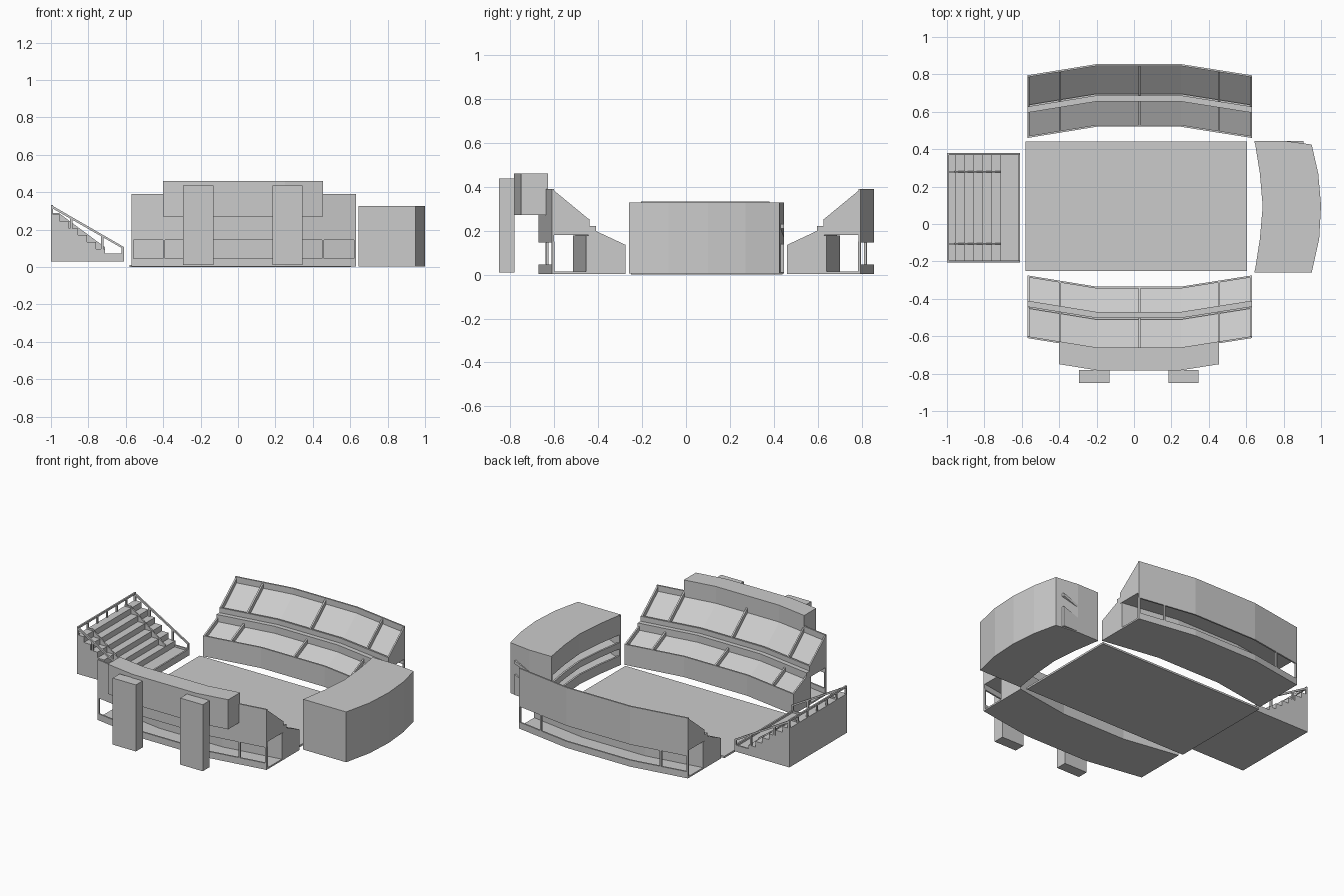
import bpy, bmesh

if "Cube" in bpy.data.objects:
    bpy.data.objects.remove(bpy.data.objects["Cube"])

CY = 0.0925                      # pitch centre line in y
XL, XR = -0.57, 0.63             # ends of the long stands


def sweep(name, stations, prof):
    """Loft a closed profile of (depth, z) along stations of (x, y, dirx, diry)."""
    bm = bmesh.new()
    rings = [[bm.verts.new((x + dx * d, y + dy * d, z)) for d, z in prof]
             for x, y, dx, dy in stations]
    n = len(prof)
    for a, b in zip(rings, rings[1:]):
        for i in range(n):
            j = (i + 1) % n
            bm.faces.new((a[i], a[j], b[j], b[i]))
    bm.faces.new(rings[0])
    bm.faces.new(rings[-1])
    bmesh.ops.recalc_face_normals(bm, faces=bm.faces[:])
    me = bpy.data.meshes.new(name)
    bm.to_mesh(me)
    bm.free()
    ob = bpy.data.objects.new(name, me)
    bpy.context.collection.objects.link(ob)
    return ob


def rect(d0, d1, z0, z1):
    return [(d0, z0), (d0, z1), (d1, z1), (d1, z0)]


def prism(name, plan, z0, z1):
    bm = bmesh.new()
    f = bm.faces.new([bm.verts.new((x, y, z0)) for x, y in plan])
    r = bmesh.ops.extrude_face_region(bm, geom=[f])
    for v in r["geom"]:
        if isinstance(v, bmesh.types.BMVert):
            v.co.z = z1
    bmesh.ops.recalc_face_normals(bm, faces=bm.faces[:])
    me = bpy.data.meshes.new(name)
    bm.to_mesh(me)
    bm.free()
    ob = bpy.data.objects.new(name, me)
    bpy.context.collection.objects.link(ob)


def box(name, x0, x1, y0, y1, z0, z1):
    prism(name, [(x0, y0), (x1, y0), (x1, y1), (x0, y1)], z0, z1)


# Pitch
box("pitch", -0.58, 0.605, -0.25, 0.44, 0.0, 0.012)


# Long stands: bent plan, mirrored front and back
def bend(x):
    if x < -0.2:
        return 0.06 * (x - XL) / (-0.2 - XL)
    if x > 0.25:
        return 0.06 * (XR - x) / (XR - 0.25)
    return 0.06


def path(s, x0, x1):
    xs = [x0] + [k for k in (-0.2, 0.25) if x0 < k < x1] + [x1]
    return [(x, CY + s * (0.3675 + bend(x)), 0, s) for x in xs]


STAND = {
    "floor": rect(0, 0.335, 0.003, 0.013),
    "lower_seating": [(0, 0.01), (0, 0.105), (0.15, 0.178), (0.18, 0.178), (0.18, 0.01)],
    "lower_front_wall": rect(0, 0.01, 0.01, 0.135),
    "walkway_ledge": rect(0.135, 0.168, 0.175, 0.22),
    "upper_seating": [(0.165, 0.18), (0.165, 0.215), (0.325, 0.352), (0.325, 0.18)],
    "upper_front_wall": rect(0.165, 0.176, 0.18, 0.252),
    "outer_wall": rect(0.325, 0.335, 0.145, 0.39),
    "outer_curb": rect(0.325, 0.335, 0.003, 0.045),
}
LOW_DIV = [(0, 0.09), (0, 0.135), (0.15, 0.205), (0.15, 0.16)]
UP_DIV = [(0.165, 0.2), (0.165, 0.25), (0.335, 0.39), (0.335, 0.34)]
W = 0.01
for s, side in ((-1, "front"), (1, "back")):
    for part, prof in STAND.items():
        sweep(f"{side}_{part}", path(s, XL, XR), prof)
    for x in (XL, -0.4, 0.025, 0.45, XR - W):
        p = path(s, x, x + W)
        sweep(f"{side}_lower_divider", p, LOW_DIV)
        sweep(f"{side}_upper_divider", p, UP_DIV)
        if x != 0.025:
            sweep(f"{side}_column", p, rect(0.323, 0.335, 0.01, 0.15))
    # closed end below the upper seating
    for x in (XL, XR - W):
        sweep(f"{side}_end_panel", path(s, x, x + W), [(0.165, 0.18), (0.165, 0.25), (0.335, 0.39), (0.335, 0.18)])

# Gallery on the front stand and its two stair towers
sweep("gallery", path(-1, -0.4, 0.455)[:1] + path(-1, -0.2, 0.25) + path(-1, -0.4, 0.455)[-1:],
      rect(0.325, 0.447, 0.27, 0.46))
for x0, x1 in ((-0.295, -0.13), (0.185, 0.345)):
    box("stair_tower", x0, x1, -0.85, -0.78, 0.01, 0.437)

# Covered right-hand stand
INNER = [(0.645, 0.445), (0.673, 0.27), (0.688, 0.095), (0.673, -0.08), (0.645, -0.26)]
OUTER = [(0.645, -0.26), (0.95, -0.26), (0.99, -0.08), (1.0, 0.1), (0.985, 0.27),
         (0.95, 0.425), (0.8, 0.445), (0.645, 0.445)]
plan = INNER + OUTER[1:-1]
prism("right_roof", plan, 0.312, 0.327)
prism("right_floor", plan, 0.004, 0.016)
shell = OUTER + [(0.645 + (x - 0.645) * 0.965, 0.095 + (y - 0.095) * 0.965)
                 for x, y in reversed(OUTER)]
prism("right_outer_wall", shell, 0.004, 0.32)
curve = [(x, y, 1, 0) for x, y in INNER]
sweep("right_fascia", curve, rect(0, 0.012, 0.2, 0.325))
sweep("right_balcony", curve, [(0, 0.11), (0, 0.15), (0.012, 0.15), (0.012, 0.13),
                               (0.26, 0.23), (0.26, 0.21)])
sweep("right_lower_seating", curve, [(0, 0.01), (0, 0.065), (0.012, 0.065), (0.012, 0.05),
                                     (0.26, 0.14), (0.26, 0.01)])

# Open left-hand terrace with six steps
Y0, Y1 = -0.205, 0.38


def along(y0, y1):
    return [(-0.61, y0, -1, 0), (-0.61, y1, -1, 0)]


steps = [(0, 0.03), (0, 0.06), (0.1, 0.06)]
for i in range(6):
    z = 0.06 + 0.0367 * (i + 1)
    steps += [(0.1 + i * 0.0483, z), (0.1 + (i + 1) * 0.0483, z)]
steps += [(0.39, 0.03)]
sweep("terrace_steps", along(Y0, Y1), steps)
sweep("terrace_front_curb", along(Y0, Y1), rect(0, 0.01, 0.03, 0.072))


def rail_z(d):
    return 0.107 + d * 0.223 / 0.39


for y in (Y0, Y1 - W):
    p = along(y, y + W)
    sweep("terrace_side_rail", p, [(0, 0.095), (0, 0.107), (0.39, 0.332), (0.39, 0.318)])
    sweep("terrace_side_curb", p, rect(0, 0.11, 0.03, 0.072))
    for d in (0, 0.11, 0.275, 0.378):
        sweep("terrace_post", p, rect(d, d + 0.012, 0.05, rail_z(d)))
sweep("terrace_back_rail", along(Y0, Y1), rect(0.38, 0.39, 0.32, 0.332))
for i in range(1, 6):
    y = Y0 + (Y1 - Y0) * i / 6
    sweep("terrace_back_post", along(y, y + W), rect(0.38, 0.39, 0.26, 0.325))
for y in (-0.109, 0.276):
    sweep("terrace_aisle_curb", along(y, y + 0.008),
          [(0.1, 0.06), (0.1, 0.105), (0.35, 0.29), (0.39, 0.29), (0.39, 0.2)])
